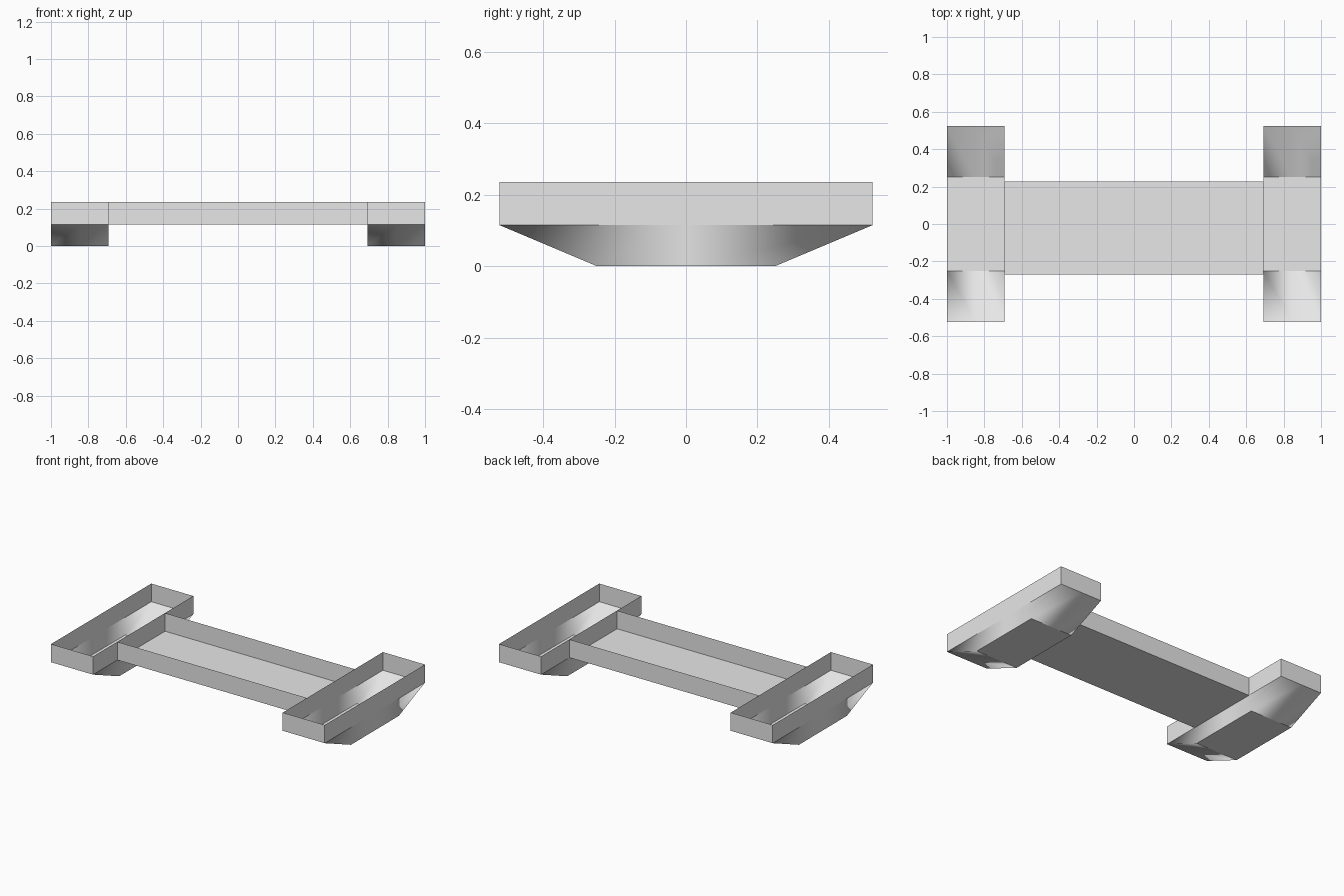
import bpy, bmesh

if "Cube" in bpy.data.objects:
    bpy.data.objects.remove(bpy.data.objects["Cube"])

RIM, CHINE = 0.235, 0.115
INNER, OUTER = 0.693, 1.0

grey = bpy.data.materials.new("light_grey")
grey.use_nodes = True
grey.diffuse_color = (0.8, 0.8, 0.8, 1)
grey.node_tree.nodes["Principled BSDF"].inputs["Base Color"].default_value = (0.8, 0.8, 0.8, 1)


def ring(bm, x0, x1, y0, y1, z):
    """Rectangle of eight points, corners and side middles, counter-clockwise."""
    xm, ym = (x0 + x1) / 2, (y0 + y1) / 2
    points = [(x0, y0), (xm, y0), (x1, y0), (x1, ym),
              (x1, y1), (xm, y1), (x0, y1), (x0, ym)]
    return [bm.verts.new((x, y, z)) for x, y in points]


def wall(bm, low, high, smooth=False, skip=()):
    """Band of faces between two rings, facing outward."""
    n = len(low)
    for i in range(n):
        if i not in skip:
            j = (i + 1) % n
            face = bm.faces.new((low[i], low[j], high[j], high[i]))
            face.smooth = smooth


def finish(bm, name):
    mesh = bpy.data.meshes.new(name)
    bm.to_mesh(mesh)
    bm.free()
    mesh.materials.append(grey)
    bpy.context.collection.objects.link(bpy.data.objects.new(name, mesh))


# Open end hulls: flat upright walls over a smooth, sloped underside
for name, x0, x1 in (("right_hull", -OUTER, -INNER), ("left_hull", INNER, OUTER)):
    bm = bmesh.new()
    keel = ring(bm, x0, x1, -0.25, 0.25, 0)
    chine = ring(bm, x0, x1, -0.523, 0.523, CHINE)
    rim = ring(bm, x0, x1, -0.523, 0.523, RIM)
    bm.faces.new(keel[::-1])
    wall(bm, keel, chine, smooth=True)
    wall(bm, chine, rim)
    finish(bm, name)

# Open middle tray, closed at its ends by the hull walls
bm = bmesh.new()
floor = ring(bm, -INNER, INNER, -0.27, 0.228, CHINE)
top = ring(bm, -INNER, INNER, -0.27, 0.228, RIM)
bm.faces.new(floor[::-1])
wall(bm, floor, top, skip=(2, 3, 6, 7))
finish(bm, "middle_tray")
